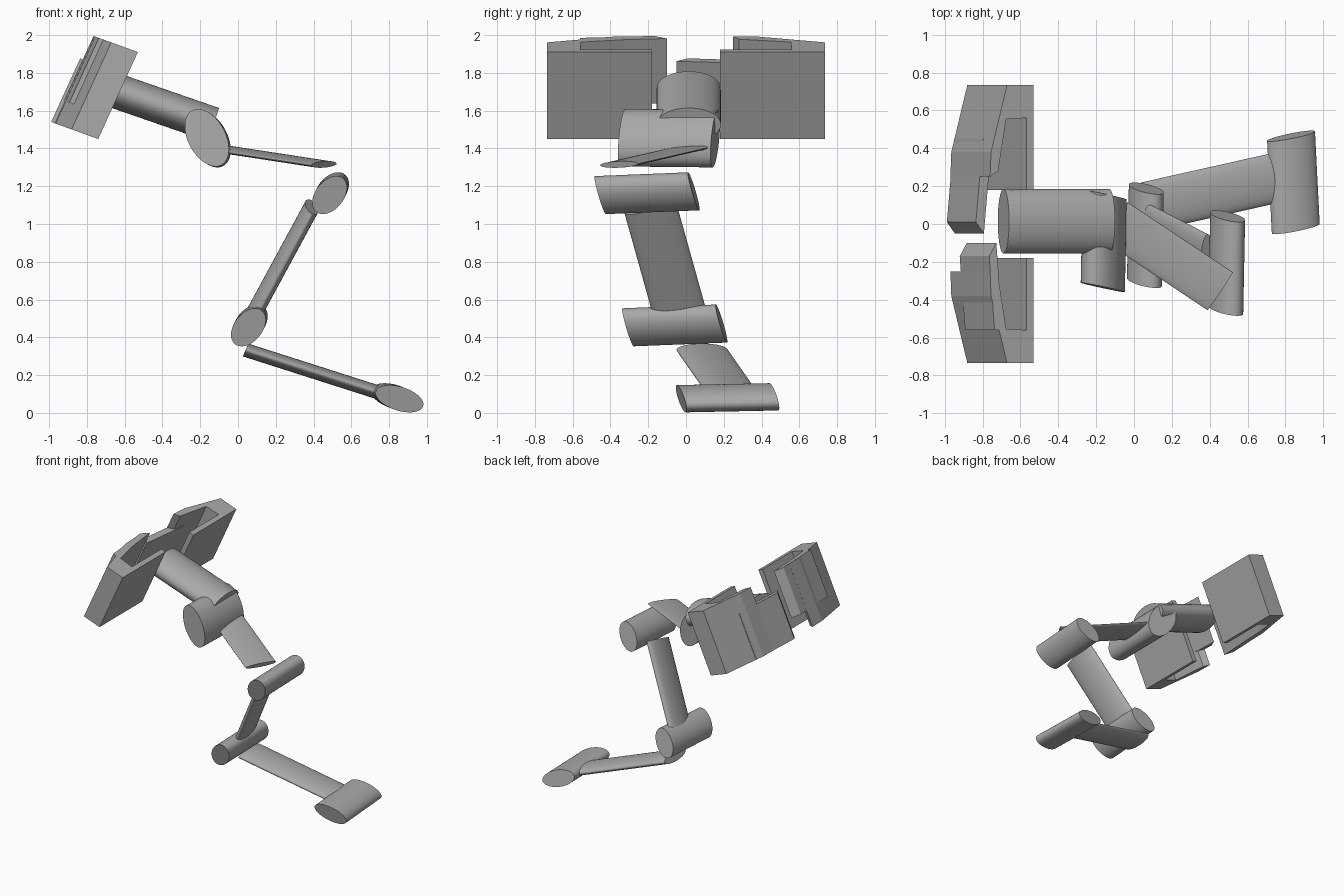
import bpy, bmesh
from mathutils import Vector, Matrix

cube = bpy.data.objects.get("Cube")
if cube:
    bpy.data.objects.remove(cube, do_unlink=True)

grey = bpy.data.materials.new("plain_grey")
grey.use_nodes = True
color = (0.4, 0.4, 0.4, 1)
grey.diffuse_color = color
grey.node_tree.nodes["Principled BSDF"].inputs["Base Color"].default_value = color


def finish(name, bm, smooth):
    bmesh.ops.recalc_face_normals(bm, faces=bm.faces)
    mesh = bpy.data.meshes.new(name)
    bm.to_mesh(mesh)
    bm.free()
    mesh.materials.append(grey)
    obj = bpy.data.objects.new(name, mesh)
    bpy.context.collection.objects.link(obj)
    if smooth:
        bpy.ops.object.select_all(action="DESELECT")
        obj.select_set(True)
        bpy.context.view_layer.objects.active = obj
        bpy.ops.object.shade_smooth_by_angle(angle=0.6)
    return obj


def rod(name, start, end, u, v):
    """Elliptic cylinder with slanted caps; u and v are the cap's half axes."""
    start, end = Vector(start), Vector(end)
    frame = Matrix((u, v, end - start)).transposed().to_4x4()
    frame.translation = (start + end) / 2
    bm = bmesh.new()
    bmesh.ops.create_cone(bm, cap_ends=True, segments=64, radius1=1,
                          radius2=1, depth=1, matrix=frame)
    return finish(name, bm, True)


# Gripper frame: reach runs along the forearm, rise runs up the palm
ORIGIN = Vector((-0.74, 0, 1.45))
REACH = Vector((-0.94, 0, 0.34))
RISE = Vector((0.415, 0, 0.91))


def slab(name, profile, low, high):
    """Extrude a (reach, y) outline along the palm's rise."""
    bm = bmesh.new()
    verts = [bm.verts.new(ORIGIN + REACH * d + Vector((0, y, 0)) + RISE * low)
             for d, y in profile]
    face = bm.faces.new(verts)
    ext = bmesh.ops.extrude_face_region(bm, geom=[face])
    moved = [g for g in ext["geom"] if isinstance(g, bmesh.types.BMVert)]
    bmesh.ops.translate(bm, verts=moved, vec=RISE * (high - low))
    return finish(name, bm, False)


# Foot and lower link
rod("foot", (0.855, -0.025, 0.075), (0.83, 0.465, 0.085),
    (0.125, 0.027, -0.04), (0.02, -0.01, 0.06))
rod("lower_link", (0.04, 0.085, 0.333), (0.80, 0.255, 0.09),
    (0, 0.135, 0), (0.014, 0, 0.034))

# Two matching joints with the middle link between them
for name, shift in (("ankle_joint", (0, 0, 0)), ("knee_joint", (0.43, -0.147, 0.7))):
    s = Vector(shift)
    rod(name, s + Vector((0.055, -0.307, 0.453)), s + Vector((0.065, 0.188, 0.473)),
        (0.07, -0.031, 0.09), (0.06, 0.004, -0.045))
rod("middle_link", (0.07, -0.025, 0.5), (0.39, -0.19, 1.09),
    (0, 0.135, 0.035), (0.035, 0, -0.02))

# Flat upper link, shoulder and forearm
rod("upper_link", (-0.1, 0.015, 1.4), (0.455, -0.355, 1.315),
    (0.067, 0.1, 0.004), (0.005, 0, 0.017))
rod("shoulder_joint", (-0.165, -0.335, 1.457), (-0.155, 0.155, 1.452),
    (-0.085, 0.021, 0.14), (0.08, -0.014, 0.06))
rod("forearm", (-0.13, 0.015, 1.526), (-0.69, 0.015, 1.72),
    (0, 0.17, 0), (0.03, 0, 0.088))

# Claws: palm plate with a slanted outer wall curling inward
CLAW = [(0, 0.18), (0, 0.735), (0.15, 0.735), (0.24, 0.38), (0.245, 0.25),
        (0.2, 0.28), (0.155, 0.555), (0.04, 0.56), (0.04, 0.18)]
slab("left_claw", CLAW, 0, 0.506)
slab("right_claw", [(d, -y) for d, y in CLAW], 0, 0.506)

# Fingers sit at opposite heights
slab("left_finger", [(0.225, 0.45), (0.265, 0.01), (0.22, -0.05), (0.175, 0.45)], 0, 0.37)
slab("right_finger", [(0.22, -0.56), (0.25, -0.17), (0.21, -0.1), (0.175, -0.56)], 0.13, 0.506)
